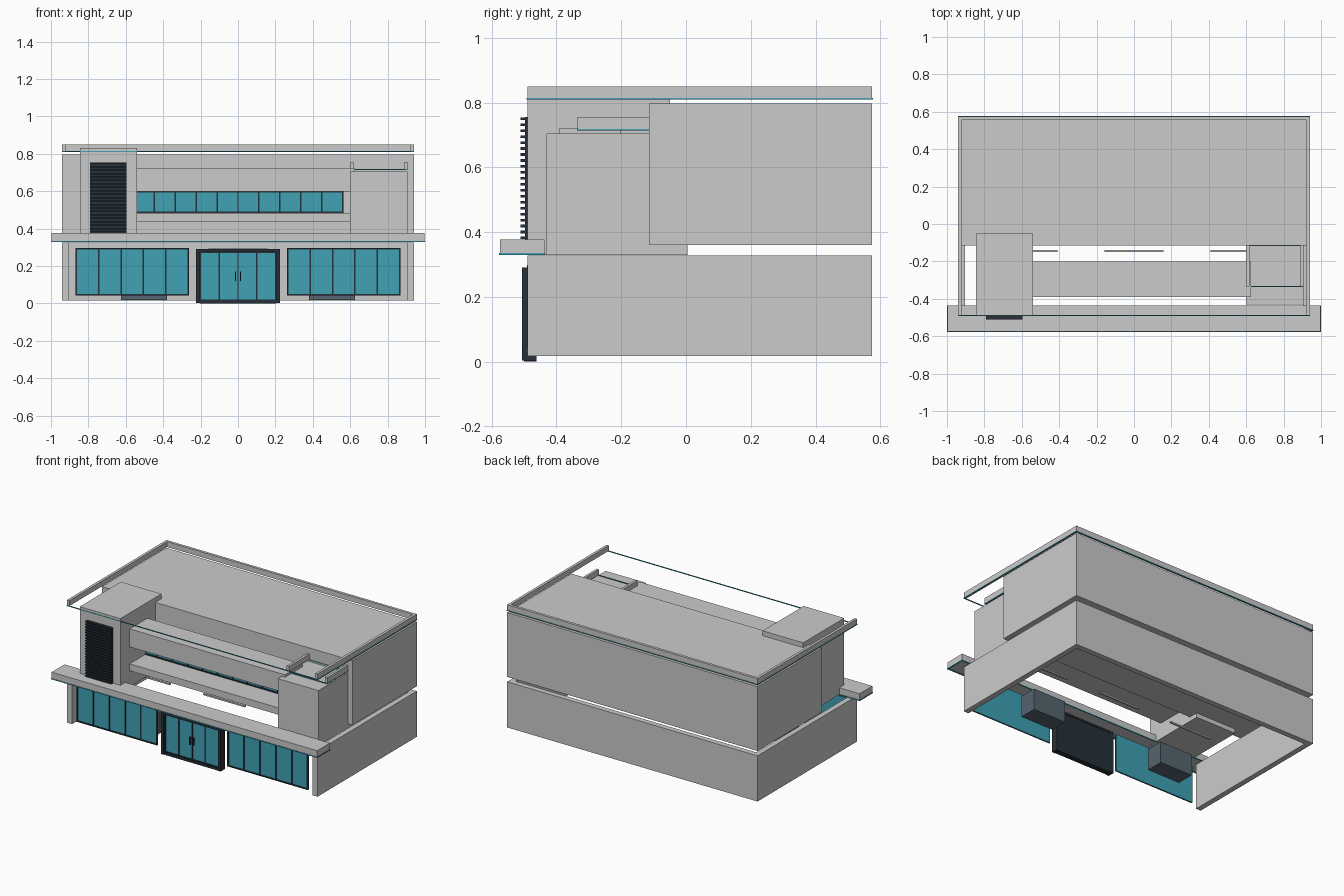
import bpy

if "Cube" in bpy.data.objects:
    bpy.data.objects.remove(bpy.data.objects["Cube"])


def material(name, rgb):
    m = bpy.data.materials.new(name)
    m.diffuse_color = (*rgb, 1)
    m.use_nodes = True
    m.node_tree.nodes["Principled BSDF"].inputs["Base Color"].default_value = m.diffuse_color
    return m


GLASS = material("teal_glass", (0.05, 0.36, 0.46))
DARK = material("dark_metal", (0.02, 0.03, 0.04))
SLATE = material("slate", (0.09, 0.13, 0.16))

FACES = [(0, 2, 3, 1), (4, 5, 7, 6), (0, 1, 5, 4), (2, 6, 7, 3), (0, 4, 6, 2), (1, 3, 7, 5)]


def boxes(name, spans, mat=None):
    """One object made of boxes, each given as (x0, x1, y0, y1, z0, z1)."""
    verts, faces = [], []
    for x0, x1, y0, y1, z0, z1 in spans:
        n = len(verts)
        verts += [(x, y, z) for z in (z0, z1) for y in (y0, y1) for x in (x0, x1)]
        faces += [tuple(n + i for i in f) for f in FACES]
    me = bpy.data.meshes.new(name)
    me.from_pydata(verts, [], faces)
    if mat:
        me.materials.append(mat)
    ob = bpy.data.objects.new(name, me)
    bpy.context.collection.objects.link(ob)
    return ob


def u_wall(x0, x1, y0, y1, z0, z1, t):
    """Left, right and back runs of a wall open at the front."""
    return [(x0, x0 + t, y0, y1 - t, z0, z1), (x1 - t, x1, y0, y1 - t, z0, z1),
            (x0, x1, y1 - t, y1, z0, z1)]


def ring(x0, x1, y0, y1, z0, z1, t):
    """Closed flat rectangular trim."""
    return u_wall(x0, x1, y0 + t, y1, z0, z1, t) + [(x0, x1, y0, y0 + t, z0, z1)]


def window(name, x0, x1, y, z0, z1, panes, t=0.008):
    """Glass sheet with dark frame and mullions on its front."""
    boxes(name + "_glass", [(x0, x1, y, y + 0.006, z0, z1)], GLASS)
    bars = [(x0, x1, y - 0.005, y + 0.003, z, z + t) for z in (z0, z1 - t)]
    for i in range(panes + 1):
        x = x0 + (x1 - x0 - t) * i / panes
        bars.append((x, x + t, y - 0.005, y + 0.003, z0 + t, z1 - t))
    boxes(name + "_frame", bars, DARK)


# ground floor shell and main upper storey
boxes("ground_walls", u_wall(-0.94, 0.94, -0.49, 0.575, 0.017, 0.327, 0.037))
boxes("upper_storey", [(-0.94, 0.94, -0.115, 0.575, 0.36, 0.797)])

# roof parapet with teal trim ring beneath
boxes("roof_parapet", u_wall(-0.94, 0.94, -0.49, 0.575, 0.814, 0.85, 0.018))
boxes("roof_trim", ring(-0.942, 0.942, -0.492, 0.577, 0.809, 0.814, 0.006), GLASS)

# left tower with louvre
boxes("left_tower", [(-0.845, -0.54, -0.49, -0.05, 0.33, 0.83)])
boxes("louvre_back", [(-0.79, -0.595, -0.497, -0.489, 0.375, 0.755)], DARK)
boxes("louvre_slats", [(-0.79, -0.595, -0.511, -0.495, 0.378 + i * 0.0184, 0.386 + i * 0.0184)
                       for i in range(21)], DARK)

# right tower with small roof rails
boxes("right_tower", [(0.6, 0.905, -0.43, 0.005, 0.33, 0.705)])
boxes("tower_rails", [(0.6, 0.617, -0.335, -0.113, 0.719, 0.756),
                      (0.888, 0.905, -0.335, -0.113, 0.719, 0.756)])
boxes("tower_trim", ring(0.599, 0.906, -0.337, -0.113, 0.714, 0.719, 0.005), GLASS)

# facade beams and the strip window between them
boxes("upper_beam", [(-0.56, 0.625, -0.39, -0.2, 0.6, 0.722)])
boxes("lower_beam", [(-0.56, 0.605, -0.39, -0.2, 0.438, 0.485)])
window("strip_window", -0.565, 0.565, -0.22, 0.485, 0.602, 10)

# entrance canopy
boxes("canopy", [(-0.997, 0.997, -0.575, -0.437, 0.335, 0.377)])
boxes("canopy_trim", ring(-1.0, 1.0, -0.577, -0.435, 0.329, 0.335, 0.006), GLASS)

# shop windows and counters inside
for side, s in (("left", -1), ("right", 1)):
    a, b = sorted((s * 0.263, s * 0.868))
    window(side + "_shop_window", a, b, -0.486, 0.043, 0.298, 5)
    a, b = sorted((s * 0.38, s * 0.625))
    boxes(side + "_counter", [(a, b, -0.32, -0.2, 0.02, 0.165)], SLATE)

# door: dark casing, glass leaves, mullions, handles
boxes("door_back", [(-0.215, 0.215, -0.482, -0.465, 0.012, 0.28)], DARK)
boxes("door_casing", [(-0.225, -0.203, -0.507, -0.462, 0.003, 0.29),
                      (0.203, 0.225, -0.507, -0.462, 0.003, 0.29),
                      (-0.203, 0.203, -0.507, -0.462, 0.276, 0.29),
                      (-0.203, 0.203, -0.5, -0.462, 0.0, 0.016)], DARK)
window("door", -0.205, 0.205, -0.49, 0.014, 0.278, 4)
boxes("door_handles", [(x, x + 0.005, -0.505, -0.49, 0.12, 0.17) for x in (-0.015, 0.01)], DARK)

# hanging ceiling lights
boxes("ceiling_lights", [(x - 0.157, x + 0.157, -0.15, -0.138, 0.284, 0.294)
                         for x in (-0.565, 0, 0.565)])
